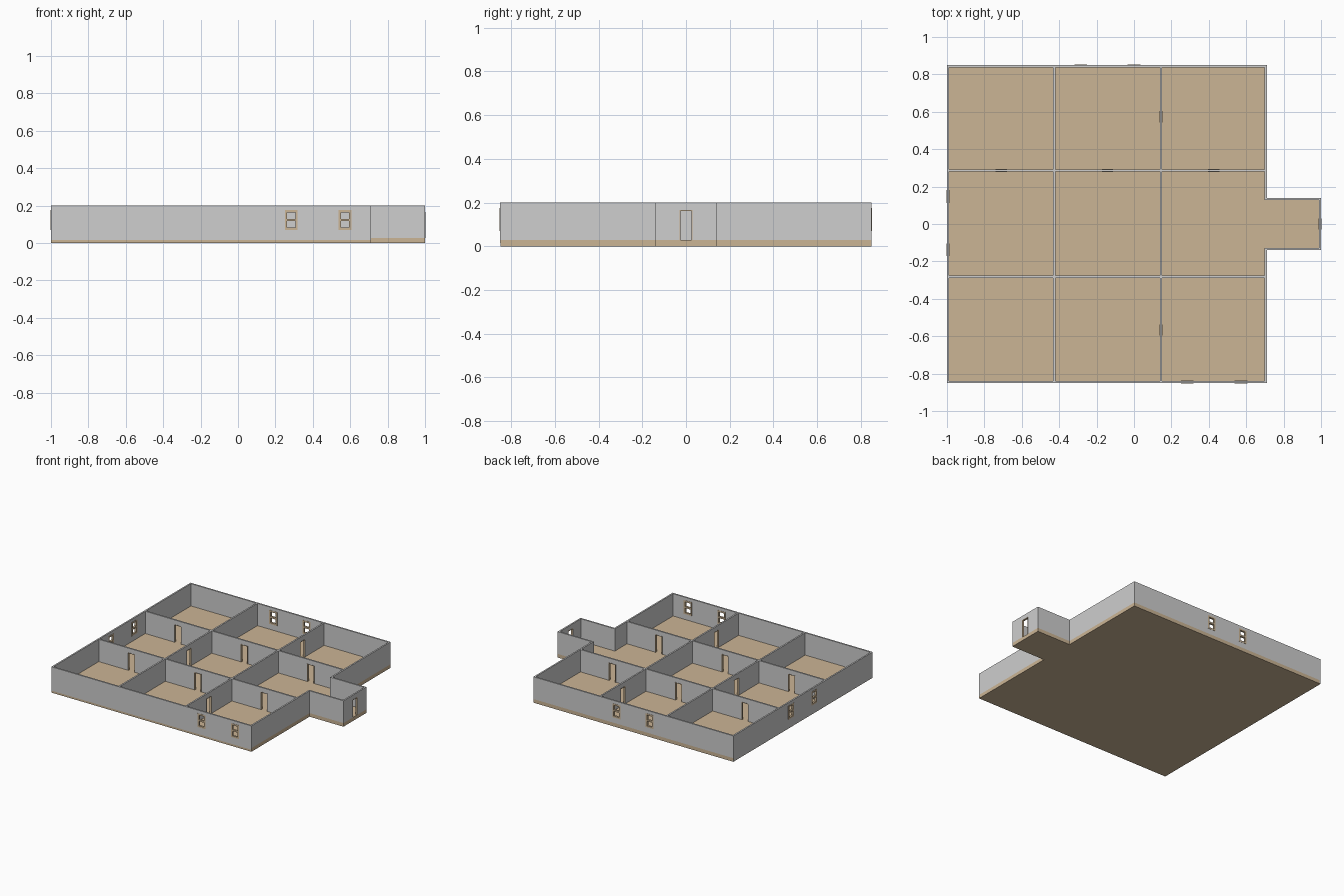
import bpy, bmesh
from mathutils import Matrix, Vector

cube = bpy.data.objects.get("Cube")
if cube:
    bpy.data.objects.remove(cube)

TOP, FLOOR, THICK = 0.2, 0.028, 0.012
X0, X1, XP = -1.0, 0.71, 1.0      # house west, house east, porch east
Y1, YP = 0.85, 0.14               # house and porch half depths
DOOR = (0.06, FLOOR, 0.165)       # width, bottom, top
WINDOW = (0.068, 0.07, 0.176)


def material(name, colour):
    m = bpy.data.materials.new(name)
    m.use_nodes = True
    m.diffuse_color = (*colour, 1)
    m.node_tree.nodes["Principled BSDF"].inputs["Base Color"].default_value = (*colour, 1)
    return m


GREY = material("wall grey", (0.62, 0.62, 0.62))
TAN = material("floor tan", (0.60, 0.46, 0.30))


def finish(name, bm, mat):
    bmesh.ops.recalc_face_normals(bm, faces=bm.faces)
    mesh = bpy.data.meshes.new(name)
    bm.to_mesh(mesh)
    bm.free()
    mesh.materials.append(mat)
    obj = bpy.data.objects.new(name, mesh)
    bpy.context.collection.objects.link(obj)
    return obj


def panel(name, along, start, end, bottom, top, line, holes, thick, mat):
    """Upright slab along x or y, centred on line, with (lo, hi, z0, z1) holes."""
    us = sorted({start, end, *(u for h in holes for u in h[:2])})
    zs = sorted({bottom, top, *(z for h in holes for z in h[2:])})
    bm = bmesh.new()
    for a, b in zip(us, us[1:]):
        for c, d in zip(zs, zs[1:]):
            u, z = (a + b) / 2, (c + d) / 2
            if not any(h[0] < u < h[1] and h[2] < z < h[3] for h in holes):
                bm.faces.new([bm.verts.new(p) for p in
                              ((a, -thick / 2, c), (b, -thick / 2, c),
                               (b, -thick / 2, d), (a, -thick / 2, d))])
    bmesh.ops.remove_doubles(bm, verts=bm.verts, dist=1e-5)
    ext = bmesh.ops.extrude_face_region(bm, geom=bm.faces[:], use_keep_orig=True)
    moved = [v for v in ext["geom"] if isinstance(v, bmesh.types.BMVert)]
    bmesh.ops.translate(bm, verts=moved, vec=(0, thick, 0))
    bmesh.ops.dissolve_limit(bm, angle_limit=0.01, verts=bm.verts, edges=bm.edges)
    if along == "x":
        bm.transform(Matrix.Translation((0, line, 0)))
    else:
        bm.transform(Matrix.Translation((line, 0, 0)) @ Matrix(((0, 1, 0, 0), (1, 0, 0, 0),
                                                              (0, 0, 1, 0), (0, 0, 0, 1))))
    return finish(name, bm, mat)


def frame(name, along, line, at, size, bar, crossbar):
    w, z0, z1 = size
    lo, hi = at - w / 2, at + w / 2
    if crossbar:
        mid = (z0 + z1) / 2
        holes = [(lo + bar, hi - bar, z0 + bar, mid - bar / 2),
                 (lo + bar, hi - bar, mid + bar / 2, z1 - bar)]
    else:
        holes = [(lo + bar, hi - bar, z0, z1 - bar)]
    panel(name, along, lo, hi, z0, z1, line, holes, THICK + 0.003, TAN)


def wall(name, along, start, end, line, doors=(), windows=(), bottom=FLOOR):
    holes = []
    for kind, spots, size in (("door", doors, DOOR), ("window", windows, WINDOW)):
        for i, at in enumerate(spots):
            w, z0, z1 = size
            holes.append((at - w / 2, at + w / 2, z0, z1))
            frame(f"{name}_{kind}_frame_{i + 1}", along, line, at, size,
                  0.012 if kind == "window" else 0.004, kind == "window")
    panel(name, along, start, end, bottom, TOP, line, holes, THICK, GREY)


# Floor slab, following the plan outline
bm = bmesh.new()
plan = [(X0, -Y1), (X1, -Y1), (X1, -YP), (XP, -YP), (XP, YP), (X1, YP), (X1, Y1), (X0, Y1)]
base = bm.faces.new([bm.verts.new((x, y, 0)) for x, y in plan])
ext = bmesh.ops.extrude_face_region(bm, geom=[base], use_keep_orig=True)
bmesh.ops.translate(bm, vec=(0, 0, FLOOR),
                    verts=[v for v in ext["geom"] if isinstance(v, bmesh.types.BMVert)])
finish("floor", bm, TAN)

# Outer walls
t = THICK / 2
wall("front_wall", "x", X0, X1, -Y1 + t - 0.001, windows=(0.285, 0.572), bottom=0.016)
wall("back_wall", "x", X0, X1, Y1 - t, windows=(-0.285, 0.0))
wall("right_side_wall", "y", -Y1, Y1, X0 + t - 0.001, windows=(-0.137, 0.147), bottom=0.004)
for side, s in (("front", -1), ("back", 1)):
    a, b = sorted((s * YP, s * Y1))
    wall(f"left_side_wall_{side}", "y", a, b, X1 - t)
    wall(f"porch_wall_{side}", "x", X1 - THICK, XP, s * (YP - t))
wall("porch_end_wall", "y", -YP, YP, XP - t, doors=(0,))

# Inner walls with doorways
for side, y in (("front", -0.282), ("back", 0.286)):
    wall(f"cross_wall_{side}", "x", X0, X1, y, doors=(-0.71, -0.142, 0.426))
wall("long_wall_right", "y", -Y1, Y1, -0.426, doors=(0,))
wall("long_wall_left", "y", -Y1, Y1, 0.144, doors=(-0.567, 0.573))
